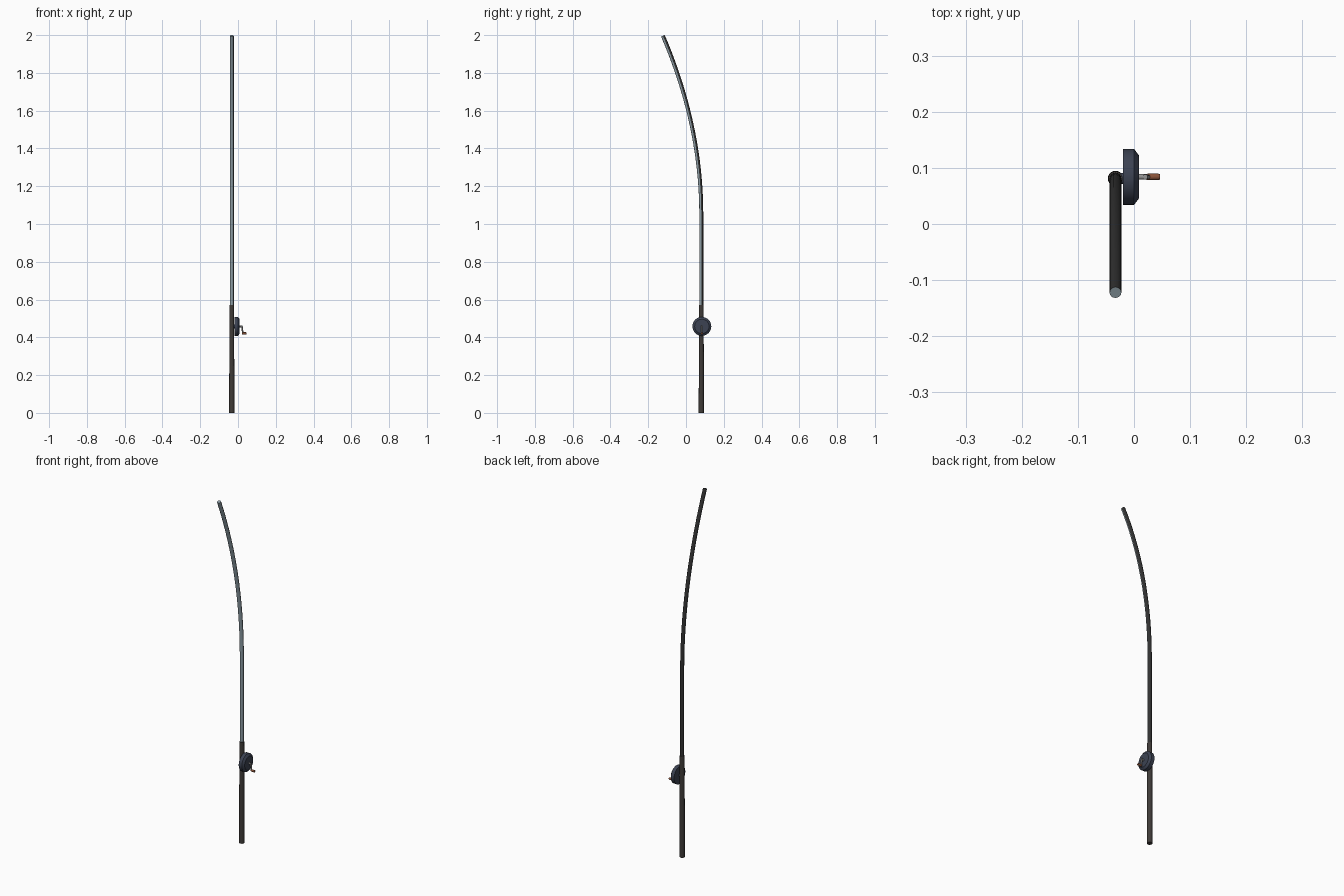
import bpy, bmesh, math
from mathutils import Vector

if "Cube" in bpy.data.objects:
    bpy.data.objects.remove(bpy.data.objects["Cube"])

def mat(name, c):
    m = bpy.data.materials.new(name)
    m.diffuse_color = (*c, 1)
    m.use_nodes = True
    m.node_tree.nodes["Principled BSDF"].inputs["Base Color"].default_value = m.diffuse_color
    return m

GRIP = mat("grip dark brown", (0.05, 0.044, 0.04))
BLACK = mat("rod charcoal", (0.03, 0.03, 0.03))
STEEL = mat("rod blue grey", (0.26, 0.33, 0.37))
NAVY = mat("reel navy", (0.045, 0.055, 0.085))
METAL = mat("crank metal", (0.30, 0.30, 0.30))
KNOB = mat("knob brown", (0.25, 0.085, 0.04))

RX, RY = -0.033, 0.081      # rod axis
CY, CZ = 0.084, 0.458       # reel centre

def sweep(name, path, radii, mats, sides=16, side=Vector((1, 0, 0)), rule=None):
    """Capped tube of rings along path; rule picks the material of each face."""
    bm = bmesh.new()
    rings = []
    n = len(path)
    for i, p in enumerate(path):
        t = (path[min(i + 1, n - 1)] - path[max(i - 1, 0)]).normalized()
        u = (side - t * side.dot(t)).normalized()
        v = t.cross(u)
        rings.append([bm.verts.new(p + radii[i] * (u * math.cos(a) + v * math.sin(a)))
                      for a in (2 * math.pi * k / sides for k in range(sides))])
    for a, b in zip(rings, rings[1:]):
        for k in range(sides):
            j = (k + 1) % sides
            bm.faces.new((a[k], a[j], b[j], b[k]))
    bm.faces.new(rings[0][::-1])
    bm.faces.new(rings[-1])
    bmesh.ops.recalc_face_normals(bm, faces=bm.faces)
    if rule:
        for f in bm.faces:
            f.material_index = rule(f)
    me = bpy.data.meshes.new(name)
    bm.to_mesh(me)
    bm.free()
    for m in mats:
        me.materials.append(m)
    ob = bpy.data.objects.new(name, me)
    bpy.context.collection.objects.link(ob)
    bpy.context.view_layer.objects.active = ob
    ob.select_set(True)
    bpy.ops.object.shade_smooth_by_angle(angle=math.radians(35))
    ob.select_set(False)
    return ob

V = Vector
# handle
sweep("handle", [V((RX, RY, 0)), V((RX, RY, 0.57))], [0.0138, 0.0125], [GRIP], 20)

# bending rod blank: pale on the front half, dark on the back half
zs = [0.56, 0.8, 1.05] + [1.05 + 0.946 * i / 20 for i in range(1, 21)]
path = [V((RX, RY - 0.227 * max(0, z - 1.05) ** 2, z)) for z in zs]
sweep("rod", path, [0.0105] * len(path), [BLACK, STEEL], 16,
      rule=lambda f: 1 if f.normal.y < -0.05 else 0)

# reel body with chamfered outer face
Y = V((0, 1, 0))
sweep("reel", [V((x, CY, CZ)) for x in (-0.0195, 0.0, 0.009)],
      [0.05, 0.05, 0.038], [NAVY], 32, Y)
sweep("reel_foot", [V((RX, RY, CZ)), V((-0.018, RY, CZ))], [0.01, 0.01], [NAVY], 12, Y)

# crank: shaft, arm and knob
sweep("crank_shaft", [V((0.005, CY, CZ)), V((0.022, CY, CZ))], [0.005, 0.005], [METAL], 12, Y)
sweep("crank_arm", [V((0.020, CY, CZ + 0.005)), V((0.026, CY, 0.418))], [0.0045, 0.004], [METAL], 12)
sweep("crank_knob", [V((x, CY, 0.421)) for x in (0.021, 0.025, 0.042, 0.046)],
      [0.0045, 0.006, 0.006, 0.005], [KNOB], 12, Y)
